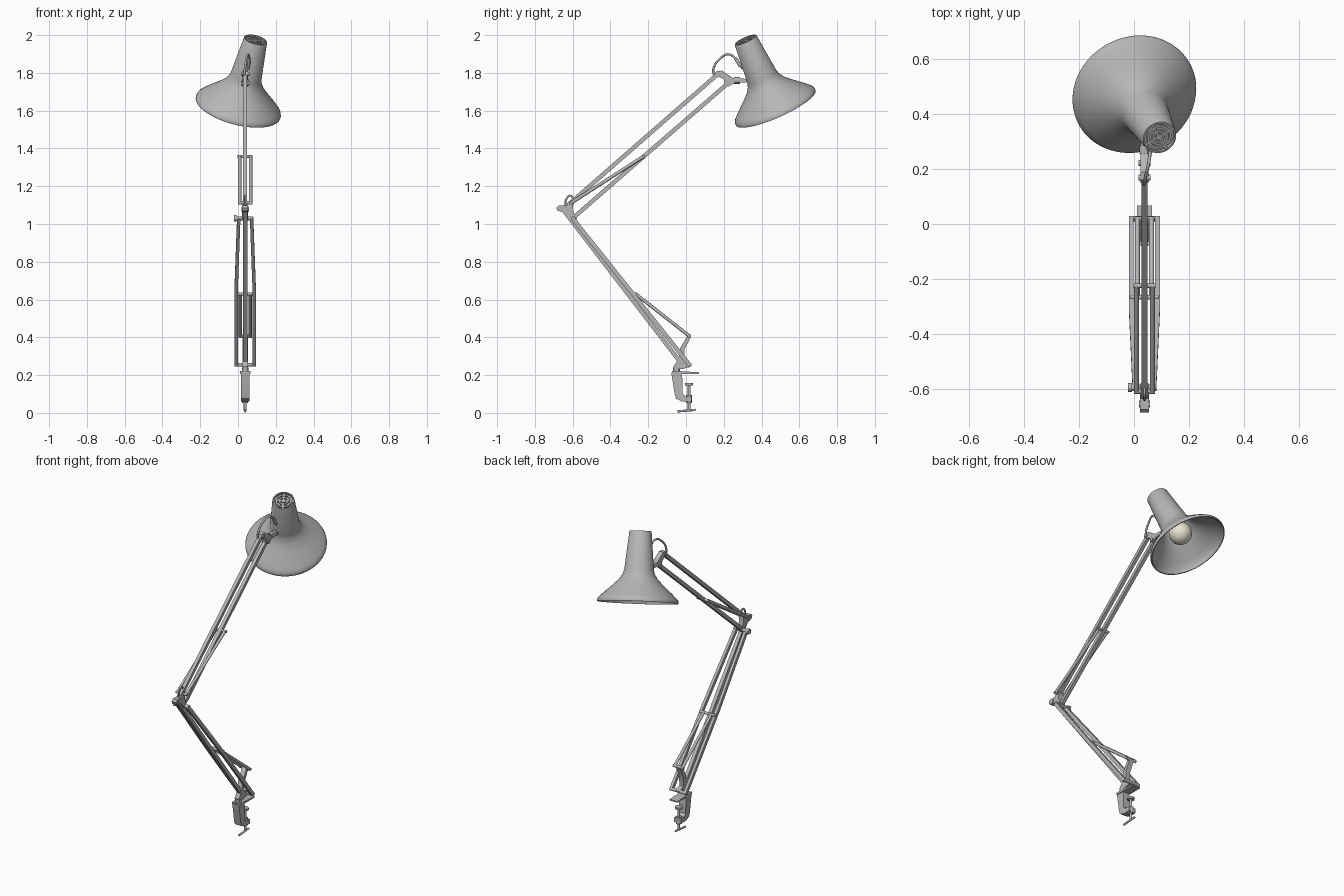
import bpy, bmesh, math
from mathutils import Vector, Matrix

X0 = 0.038  # plane of the arms


def material(name, rgb):
    m = bpy.data.materials.new(name)
    m.diffuse_color = (*rgb, 1)
    return m


GREY = material("satin_grey", (0.47, 0.47, 0.47))
CREAM = material("bulb_cream", (0.92, 0.89, 0.72))


def finish(name, bm, mat=GREY, matrix=None):
    bmesh.ops.remove_doubles(bm, verts=bm.verts, dist=1e-5)
    bmesh.ops.recalc_face_normals(bm, faces=bm.faces)
    me = bpy.data.meshes.new(name)
    bm.to_mesh(me)
    bm.free()
    me.materials.append(mat)
    ob = bpy.data.objects.new(name, me)
    bpy.context.collection.objects.link(ob)
    if matrix:
        ob.matrix_world = matrix
    return ob


def bar(name, pts, w=0.02, d=0.02):
    """Rectangular bar through points (x offset, y, z)."""
    bm = bmesh.new()
    pts = [Vector((X0 + x, y, z)) for x, y, z in pts]
    side = Vector((1, 0, 0))
    up = (pts[-1] - pts[0]).cross(side).normalized()
    rings = [[bm.verts.new(p + side * (a * w / 2) + up * (b * d / 2))
              for a, b in ((-1, -1), (1, -1), (1, 1), (-1, 1))] for p in pts]
    for r, s in zip(rings, rings[1:]):
        for i in range(4):
            bm.faces.new((r[i], r[(i + 1) % 4], s[(i + 1) % 4], s[i]))
    bm.faces.new(rings[0])
    bm.faces.new(rings[-1])
    return finish(name, bm)


def rod(name, a, b, r, seg=16):
    """Round rod between two points (x offset, y, z)."""
    a, b = (Vector((X0 + p[0], p[1], p[2])) for p in (a, b))
    bm = bmesh.new()
    bmesh.ops.create_cone(bm, cap_ends=True, segments=seg, radius1=r, radius2=r,
                          depth=(b - a).length)
    q = (b - a).to_track_quat('Z', 'Y').to_matrix().to_4x4()
    return finish(name, bm, matrix=Matrix.Translation((a + b) / 2) @ q)


def plate(name, outline, w, x=0):
    """Side outline (y, z) extruded across x."""
    bm = bmesh.new()
    f = bm.faces.new([bm.verts.new((X0 + x - w / 2, y, z)) for y, z in outline])
    ext = bmesh.ops.extrude_face_region(bm, geom=[f])
    bmesh.ops.translate(bm, vec=(w, 0, 0),
                        verts=[v for v in ext["geom"] if isinstance(v, bmesh.types.BMVert)])
    return finish(name, bm)


def lathe(name, profile, matrix, mat=GREY, seg=64):
    bm = bmesh.new()
    vs = [bm.verts.new((r, 0, z)) for r, z in profile]
    es = [bm.edges.new(p) for p in zip(vs, vs[1:])]
    bmesh.ops.spin(bm, geom=vs + es, cent=(0, 0, 0), axis=(0, 0, 1),
                   angle=math.tau, steps=seg)
    return finish(name, bm, mat, matrix)


def cable(name, pts, r):
    cu = bpy.data.curves.new(name, 'CURVE')
    cu.dimensions = '3D'
    cu.bevel_depth = r
    cu.bevel_resolution = 2
    cu.use_fill_caps = True
    sp = cu.splines.new('BEZIER')
    sp.bezier_points.add(len(pts) - 1)
    for b, (x, y, z) in zip(sp.bezier_points, pts):
        b.co = (X0 + x, y, z)
        b.handle_left_type = b.handle_right_type = 'AUTO'
    cu.materials.append(GREY)
    ob = bpy.data.objects.new(name, cu)
    bpy.context.collection.objects.link(ob)


# Lamp head: tilted frame with its origin at the rim centre
axis = Vector((0.23, -0.395, 0.89)).normalized()
head = Matrix.Translation((0, 0.475, 1.615)) @ axis.to_track_quat('Z', 'Y').to_matrix().to_4x4()

# Shade: inner wall, rim, outer flare, neck and ringed vent on top
lathe("shade", [
    (0, 0.378), (0.056, 0.378), (0.077, 0.18), (0.086, 0.155), (0.104, 0.127),
    (0.139, 0.092), (0.188, 0.050), (0.210, 0.028), (0.222, 0.010), (0.224, 0.0),
    (0.230, 0.0), (0.231, 0.008), (0.227, 0.020), (0.214, 0.034), (0.192, 0.055),
    (0.145, 0.097), (0.110, 0.132), (0.092, 0.160), (0.084, 0.185), (0.063, 0.402),
    (0.061, 0.405), (0.055, 0.405), (0.055, 0.392), (0.046, 0.392), (0.046, 0.402),
    (0.037, 0.402), (0.037, 0.392), (0.027, 0.392), (0.027, 0.402), (0.019, 0.402),
    (0.019, 0.392), (0.011, 0.392), (0.011, 0.402), (0, 0.402)], head)
for i in range(2):  # vent spokes
    bm = bmesh.new()
    bmesh.ops.create_cube(bm, size=1, matrix=Matrix.Rotation(i * math.pi / 2, 4, 'Z')
                          @ Matrix.Translation((0, 0, 0.396)) @ Matrix.Diagonal((0.112, 0.01, 0.01, 1)))
    finish("vent_spoke", bm, matrix=head)

# Bulb and its socket
bm = bmesh.new()
bmesh.ops.create_uvsphere(bm, u_segments=32, v_segments=16, radius=0.066)
finish("bulb", bm, CREAM, head @ Matrix.Translation((0, 0, 0.1)))
lathe("socket", [(0, 0.15), (0.03, 0.15), (0.03, 0.379), (0, 0.379)], head, seg=24)

# Head bracket, its pivots and the cable into the neck
plate("head_bracket", [(0.15, 1.79), (0.16, 1.808), (0.19, 1.812), (0.25, 1.772), (0.33, 1.768),
                       (0.33, 1.75), (0.26, 1.748), (0.225, 1.728), (0.205, 1.735),
                       (0.20, 1.765)], 0.03)
rod("head_pivot_upper", (-0.022, 0.17, 1.795), (0.022, 0.17, 1.795), 0.011)
rod("head_pivot_lower", (-0.022, 0.222, 1.745), (0.022, 0.222, 1.745), 0.011)
rod("neck_joint", (0, 0.255, 1.76), (0, 0.285, 1.76), 0.018)
cable("head_cable", [(-0.005, 0.15, 1.78), (-0.002, 0.145, 1.82), (0.006, 0.18, 1.875),
                     (0.016, 0.225, 1.898), (0.02, 0.262, 1.875), (0.016, 0.30, 1.82)], 0.006)
rod("cable_plug", (0.02, 0.262, 1.878), (0.017, 0.288, 1.835), 0.009)

# Upper arm: two parallel bars and a pair of springs
bar("upper_arm_top_bar", [(0, -0.625, 1.10), (0, 0.17, 1.795)], 0.021, 0.022)
bar("upper_arm_bottom_bar", [(0, -0.60, 1.03), (0, 0.222, 1.745)], 0.021, 0.022)
rod("upper_spring_pin_far", (-0.04, -0.225, 1.358), (0.04, -0.225, 1.358), 0.008)
rod("upper_spring_pin_near", (-0.038, -0.61, 1.11), (0.038, -0.61, 1.11), 0.008)
for s in (-1, 1):
    rod("upper_spring", (s * 0.029, -0.61, 1.11), (s * 0.029, -0.225, 1.358), 0.009)

# Elbow: cheek plates, pivot, wing knob and a small cable loop
plate("elbow_bracket", [(-0.686, 1.085), (-0.675, 1.097), (-0.635, 1.098), (-0.612, 1.122),
                        (-0.595, 1.118), (-0.60, 1.075), (-0.58, 1.03), (-0.59, 1.018),
                        (-0.61, 1.022), (-0.635, 1.058), (-0.68, 1.07)], 0.032)
rod("elbow_pivot", (-0.046, -0.595, 1.03), (0.042, -0.595, 1.03), 0.011)
rod("elbow_knob", (-0.06, -0.595, 1.03), (-0.046, -0.595, 1.03), 0.017)
rod("elbow_rear_pivot", (-0.02, -0.655, 1.08), (0.02, -0.655, 1.08), 0.013)
cable("elbow_cable", [(0, -0.64, 1.09), (0, -0.632, 1.135), (0, -0.612, 1.15),
                      (0, -0.593, 1.125)], 0.005)

# Lower arm: centre bar, two tapering outer bars and a pair of springs
bar("lower_arm_centre_bar", [(0, -0.65, 1.075), (0, -0.035, 0.275)], 0.022, 0.022)
for s in (-1, 1):
    bar("lower_arm_outer_bar", [(s * 0.048, 0.02, 0.252), (s * 0.048, -0.30, 0.654),
                                (s * 0.034, -0.60, 1.03)], 0.018, 0.022)
    rod("lower_spring", (s * 0.026, 0.02, 0.405), (s * 0.026, -0.267, 0.63), 0.009)
rod("lower_spring_pin_far", (-0.052, -0.267, 0.63), (0.052, -0.267, 0.63), 0.008)
rod("lower_spring_pin_near", (-0.036, 0.018, 0.405), (0.036, 0.018, 0.405), 0.009)
rod("lower_arm_pivot", (-0.057, 0.02, 0.255), (0.057, 0.02, 0.255), 0.01)

# Base bracket: spring post and foot
plate("base_bracket", [(0.028, 0.405), (0.02, 0.416), (0.008, 0.408), (-0.03, 0.345),
                       (-0.04, 0.285), (-0.066, 0.245), (-0.062, 0.23), (-0.02, 0.232),
                       (0.02, 0.243), (0.03, 0.26), (0.015, 0.268), (-0.01, 0.275),
                       (-0.008, 0.335)], 0.03)
rod("base_swivel", (0, -0.05, 0.19), (0, -0.05, 0.24), 0.018)

# Table clamp: jaw, body, screw, pad and handle
plate("clamp_jaw", [(-0.075, 0.207), (0.068, 0.207), (0.068, 0.215), (-0.03, 0.221),
                    (-0.075, 0.221)], 0.054)
plate("clamp_body", [(-0.078, 0.215), (-0.025, 0.215), (-0.02, 0.19), (-0.018, 0.105),
                     (-0.005, 0.088), (0.03, 0.088), (0.03, 0.06), (-0.02, 0.06),
                     (-0.052, 0.075), (-0.06, 0.10)], 0.046)
rod("clamp_screw", (0, 0.017, 0.012), (0, 0.017, 0.15), 0.008)
rod("clamp_pad", (0, 0.017, 0.145), (0, 0.017, 0.157), 0.021, 24)
rod("clamp_nut", (0, 0.017, 0.052), (0, 0.017, 0.095), 0.016)
rod("clamp_handle", (0, -0.045, 0.008), (0, 0.05, 0.016), 0.006)

# Smooth curved surfaces, keep edges sharp
bpy.ops.object.select_all(action='DESELECT')
for ob in bpy.context.scene.objects:
    if ob.type == 'MESH':
        ob.select_set(True)
        bpy.context.view_layer.objects.active = ob
bpy.ops.object.shade_smooth_by_angle(angle=math.radians(35))
